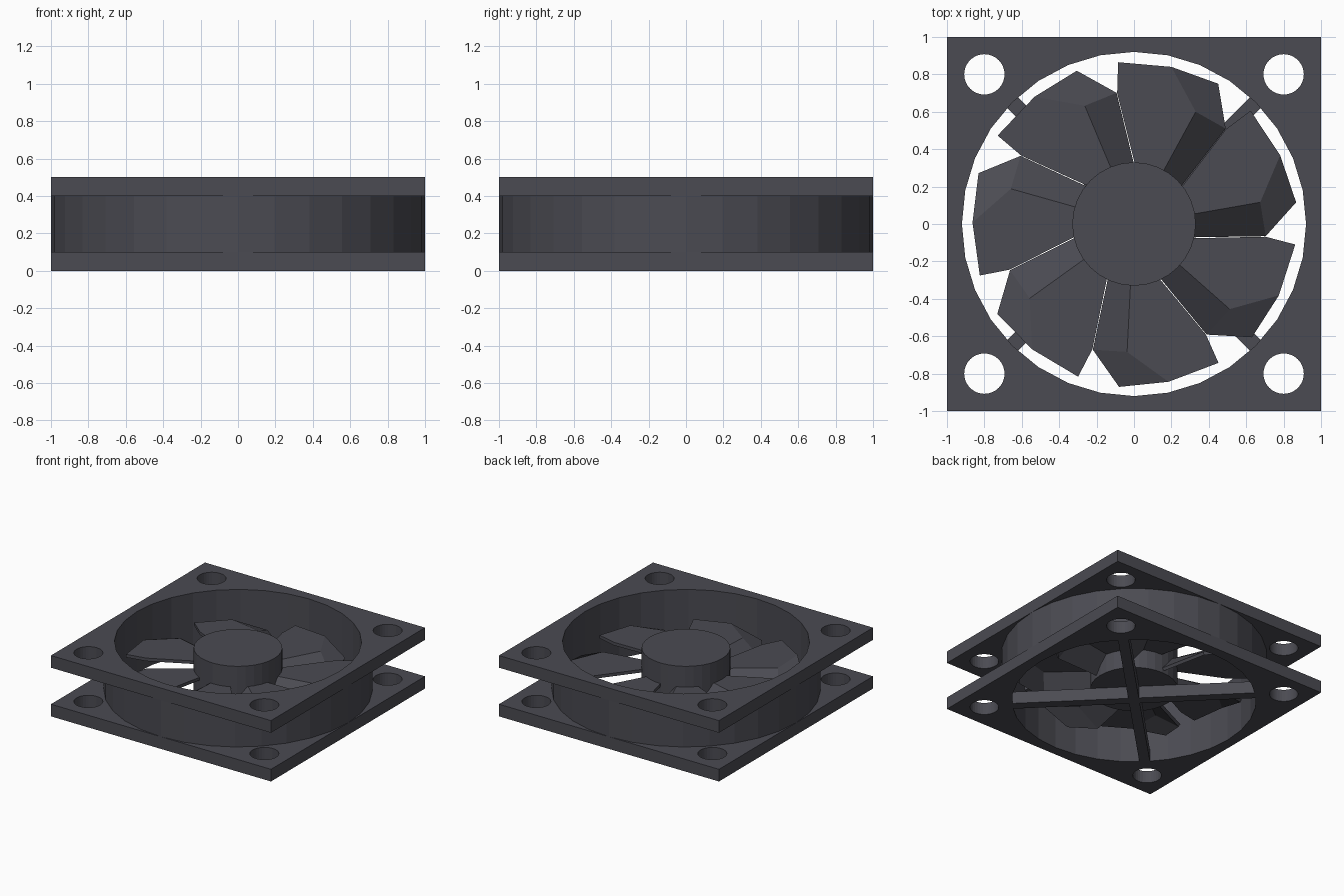
import bpy, bmesh, math
from mathutils import Matrix, Vector

cube = bpy.data.objects.get("Cube")
if cube:
    bpy.data.objects.remove(cube)

dark = bpy.data.materials.new("dark_grey_plastic")
dark.use_nodes = True
colour = (0.07, 0.07, 0.085, 1)
dark.diffuse_color = colour
dark.node_tree.nodes["Principled BSDF"].inputs["Base Color"].default_value = colour


def circle(radius, cx=0, cy=0, sides=32):
    return [(cx + radius * math.cos(math.tau * i / sides),
             cy + radius * math.sin(math.tau * i / sides)) for i in range(sides)]


def add_mesh(name, mesh):
    mesh.name = name
    mesh.materials.clear()
    mesh.materials.append(dark)
    obj = bpy.data.objects.new(name, mesh)
    bpy.context.collection.objects.link(obj)
    return obj


def extrude_outlines(name, outlines, z0, z1):
    """Solid from an outer outline and the holes inside it."""
    curve = bpy.data.curves.new(name, 'CURVE')
    curve.dimensions, curve.fill_mode = '2D', 'BOTH'
    curve.extrude = (z1 - z0) / 2
    for pts in outlines:
        spline = curve.splines.new('POLY')
        spline.points.add(len(pts) - 1)
        for p, (x, y) in zip(spline.points, pts):
            p.co = (x, y, 0, 1)
        spline.use_cyclic_u = True
    temp = bpy.data.objects.new(name + "_outline", curve)
    bpy.context.collection.objects.link(temp)
    graph = bpy.context.evaluated_depsgraph_get()
    mesh = bpy.data.meshes.new_from_object(temp.evaluated_get(graph))
    bpy.data.objects.remove(temp)
    mesh.transform(Matrix.Translation((0, 0, (z0 + z1) / 2)))

    bm = bmesh.new()
    bm.from_mesh(mesh)
    bmesh.ops.remove_doubles(bm, verts=bm.verts, dist=0.0001)
    bmesh.ops.recalc_face_normals(bm, faces=bm.faces)
    for f in bm.faces:
        f.smooth = False
    bm.to_mesh(mesh)
    bm.free()
    add_mesh(name, mesh)


# Square mounting plates with screw holes, joined by the round duct
square = [(-1, -1), (1, -1), (1, 1), (-1, 1)]
holes = [circle(0.108, 0.8 * x, 0.8 * y) for x, y in square]
for name, z in (("bottom_plate", 0), ("top_plate", 0.4)):
    extrude_outlines(name, [square, circle(0.92)] + holes, z, z + 0.1)
extrude_outlines("duct_ring", [circle(1.0), circle(0.92)], 0.1, 0.4)

# Crossed struts under the rotor
bar = [(-0.93, -0.04), (0.93, -0.04), (0.93, 0.04), (-0.93, 0.04)]
for name, angle in (("strut_a", 45), ("strut_b", 135)):
    turn = Matrix.Rotation(math.radians(angle), 2)
    extrude_outlines(name, [[turn @ Vector(p) for p in bar]], 0, 0.1)

# Rotor hub
extrude_outlines("hub", [circle(0.33)], 0.1, 0.45)

# One bent blade: flat leading panel, steep trailing panel, sloped tip
points = [(0.01, 0.30, 0.28), (-0.09, 0.70, 0.28), (-0.085, 0.865, 0.28),
          (0.2, 0.84, 0.28), (0.33, 0.60, 0.28), (0.15, 0.27, 0.28),
          (0.45, 0.75, 0.20), (0.49, 0.51, 0.15), (0.235, 0.18, 0.14)]
panels = [(0, 5, 4, 3, 2, 1), (5, 8, 7, 4), (4, 7, 6, 3)]
BLADES = 7
for i in range(BLADES):
    mesh = bpy.data.meshes.new("blade")
    mesh.from_pydata(points, [], panels)
    mesh.transform(Matrix.Rotation(math.tau * i / BLADES, 4, 'Z'))
    blade = add_mesh(f"blade_{i + 1}", mesh)
    solid = blade.modifiers.new("thickness", 'SOLIDIFY')
    solid.thickness = 0.025
    solid.offset = -1
